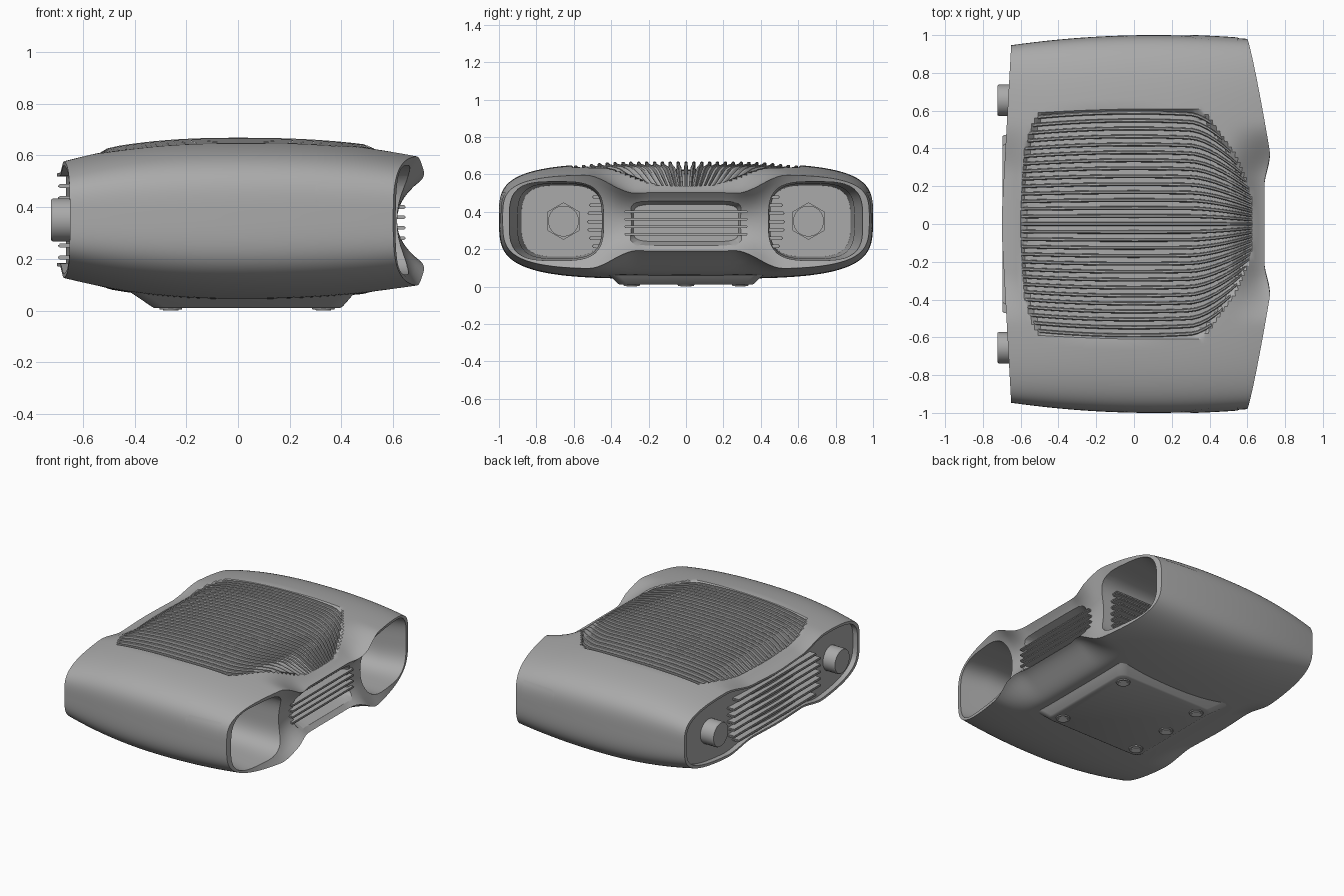
import bpy, bmesh, math
from mathutils import Matrix

cube = bpy.data.objects.get("Cube")
if cube:
    bpy.data.objects.remove(cube, do_unlink=True)


def material(name, v):
    m = bpy.data.materials.new(name)
    m.use_nodes = True
    m.diffuse_color = (v, v, v, 1)
    m.node_tree.nodes["Principled BSDF"].inputs["Base Color"].default_value = (v, v, v, 1)
    return m


GREY = material("casing_grey", 0.4)
LIGHT = material("foot_light_grey", 0.75)


def clamp(t):
    return max(0.0, min(1.0, t))


def smooth(a, b, t):
    t = clamp((t - a) / (b - a))
    return t * t * (3 - 2 * t)


def shade(ob, angle=35):
    bpy.ops.object.select_all(action='DESELECT')
    ob.select_set(True)
    bpy.context.view_layer.objects.active = ob
    bpy.ops.object.shade_smooth_by_angle(angle=math.radians(angle))


def finish(name, bm, mat=GREY):
    bmesh.ops.recalc_face_normals(bm, faces=bm.faces[:])
    me = bpy.data.meshes.new(name)
    bm.to_mesh(me)
    bm.free()
    ob = bpy.data.objects.new(name, me)
    bpy.context.collection.objects.link(ob)
    me.materials.append(mat)
    shade(ob)
    return ob


# Casing shape: half width, top and bottom along x, with a waist at both ends
def half_width(x):
    return 1 - (0.055 * ((x - 0.1) / 0.76) ** 2 if x < 0.1 else 0.02 * ((x - 0.1) / 0.5) ** 2)


def centre_height(x):
    a = abs(x) / 0.7
    top = 0.66 - (0.085 if x < 0 else 0.06) * a ** 2.4
    low = 0.042 + (0.085 if x < 0 else 0.05) * a ** 2.2
    return (top + low) / 2, (top - low) / 2


def surface(x, y, v=None):
    if v is None:
        v = max(0, 1 - (y / half_width(x)) ** 4) ** 0.25
    zc, h = centre_height(x)
    w = 1 - smooth(0.26, 0.54, abs(y))
    return zc + v * h * (1 - w * (0.4 * smooth(0.48, 0.71, x) + 0.2 * smooth(0.48, 0.68, -x)))


def end_left(y):
    return -0.65 - 0.05 * clamp((0.95 - abs(y)) / 0.9)


def end_right(y):
    a = abs(y)
    return 0.6 + 0.12 * clamp((0.98 - a) / 0.6) ** 0.85 - 0.03 * (1 - smooth(0.2, 0.38, a))


# Finned area: fins bend inwards toward the +x end
def squeeze(x):
    return (1 - 0.04 * (x / 0.5) ** 2) * (1 - 0.46 * clamp((x - 0.3) / 0.33) ** 1.7)


def fin_span(y0):
    k = min(1.2, abs(y0) / 0.61) ** 4
    return -0.6 + 0.1 * k, 0.63 - 0.25 * k


def fin_area(x, y):
    y0 = y / squeeze(x)
    a, b = fin_span(y0)
    return min(smooth(0, 0.03, 0.615 - abs(y0)), smooth(0, 0.03, x - a), smooth(0, 0.03, b - x))


def loft(bm, rings, caps=True):
    vs = [[bm.verts.new(p) for p in r] for r in rings]
    n = len(vs[0])
    for a, b in zip(vs, vs[1:]):
        for i in range(n):
            bm.faces.new((a[i], a[(i + 1) % n], b[(i + 1) % n], b[i]))
    if caps:
        bm.faces.new(vs[0])
        bm.faces.new(vs[-1])
    return vs


def end_cap(bm, ring, hollow, rows=14):
    """Close a ring with vertical strips, optionally scooped at mid height."""
    n, cols = len(ring), []
    for i in range(n // 2 + 1):
        top, low = ring[i], ring[-i % n]
        col = [low]
        for k in range(1, rows if top != low else 1):
            p = low.co.lerp(top.co, k / rows)
            if hollow and p.x > 0.615:
                p.x = 0.615 + (p.x - 0.615) * abs(2 * k / rows - 1) ** 2.2
            col.append(bm.verts.new(p))
        cols.append(col + [top] if top != low else [low] * (rows + 1))
    for a, b in zip(cols, cols[1:]):
        for k in range(rows):
            bm.faces.new(list(dict.fromkeys((a[k], b[k], b[k + 1], a[k + 1]))))


def casing():
    n, steps = 256, 84
    rings = []
    for j in range(steps + 1):
        s, ring = j / steps, []
        for i in range(n):
            c, d = math.cos(math.tau * i / n), math.sin(math.tau * i / n)
            r = (c ** 4 + d ** 4) ** -0.25
            y = c * r * half_width(-0.65 + 1.25 * s)
            x = end_left(y) + (end_right(y) - end_left(y)) * s
            z = surface(x, y, d * r) - (0.035 * fin_area(x, y) if d > 0 else 0)
            ring.append((x, y * (1 - 0.03 * min(0, d * r) ** 2), z))
        rings.append(ring)
    # thin rim and recessed panel at the -x end
    rim = [(x, y * 0.975, 0.352 + (z - 0.352) * 0.93) for x, y, z in rings[0]]
    bm = bmesh.new()
    vs = loft(bm, [[(x + 0.035, y, z) for x, y, z in rim], rim] + rings, caps=False)
    end_cap(bm, vs[0], False)
    end_cap(bm, vs[-1], True)
    return finish("casing", bm)


def cut(ob, sections, power, n=64):
    """Subtract a loft of rounded rectangles: (x, y, z, half width, half height)."""
    bm, rings = bmesh.new(), []
    for x, yc, zc, a, b in sections:
        ring = []
        for i in range(n):
            c, d = math.cos(math.tau * i / n), math.sin(math.tau * i / n)
            r = (abs(c) ** power + abs(d) ** power) ** (-1 / power)
            ring.append((x, yc + a * c * r, zc + b * d * r))
        rings.append(ring)
    loft(bm, rings)
    cutter = finish("cutter", bm)
    cutter.hide_render = True
    mod = ob.modifiers.new("cut", 'BOOLEAN')
    mod.operation, mod.solver, mod.object = 'DIFFERENCE', 'EXACT', cutter
    bpy.context.view_layer.objects.active = ob
    bpy.ops.object.modifier_apply(modifier=mod.name)
    bpy.data.objects.remove(cutter, do_unlink=True)


body = casing()
for s in (-1, 1):
    cut(body, [(-0.5, s * 0.665, 0.35, 0.215, 0.19), (0.45, s * 0.675, 0.35, 0.225, 0.2),
               (0.6, s * 0.693, 0.35, 0.252, 0.21), (0.8, s * 0.693, 0.35, 0.252, 0.213)], 3.4)
cut(body, [(0.59, 0, 0.34, 0.28, 0.1), (0.8, 0, 0.34, 0.37, 0.16)], 7)
shade(body, 30)


def bar(bm, x0, x1, y0, y1, z, t):
    """Thin horizontal louvre with rounded edges."""
    m = Matrix.Translation(((x0 + x1) / 2, (y0 + y1) / 2, z)) @ Matrix.Diagonal((x1 - x0, y1 - y0, t, 1))
    geo = bmesh.ops.create_cube(bm, size=1, matrix=m)
    edges = list({e for v in geo["verts"] for e in v.link_edges})
    bmesh.ops.bevel(bm, geom=edges, offset=t * 0.3, segments=2, affect='EDGES')


# Louvres at both ends and on the inner tunnel walls
bm = bmesh.new()
for k in range(4):
    bar(bm, 0.56, 0.648, -0.33, 0.33, 0.28 + 0.04 * k, 0.014)
finish("open_end_louvres", bm)
bm = bmesh.new()
for k in range(7):
    w = 0.42 if k in (0, 6) else 0.47
    bar(bm, -0.695, -0.61, -w, w, 0.205 + 0.046 * k, 0.016)
finish("control_end_louvres", bm)
bm = bmesh.new()
for s, end in ((-1, 0.1), (1, 0.56)):
    for k in range(7):
        a, b = sorted((s * 0.42, s * (0.53 - 0.003 * (k - 3) ** 2)))
        bar(bm, -0.45, end, a, b, 0.215 + 0.044 * k, 0.018)
finish("tunnel_louvres", bm)

# Cooling fins on the top
bm = bmesh.new()
count, steps = 29, 26
for k in range(count):
    y0 = 0.59 * (2 * k / (count - 1) - 1)
    a, b = fin_span(y0)
    proud = 0.011 * (1 - smooth(0.35, 0.6, abs(y0)))
    rings = []
    for j in range(steps + 1):
        s = j / steps
        x = a + (b - a) * s
        y, z = y0 * squeeze(x), surface(x, y0 * squeeze(x))
        top = z + proud * min(smooth(0, 0.08, s), smooth(0, 0.08, 1 - s)) - 0.003
        w = 0.011 * (0.6 + 0.4 * squeeze(x))
        half = [(w, z - 0.06), (w * 0.8, top - 0.004), (w * 0.4, top)]
        rings.append([(x, y - p, q) for p, q in half] + [(x, y + p, q) for p, q in half[::-1]])
    loft(bm, rings)
finish("cooling_fins", bm)


def disc(bm, x0, x1, y, r, n, r2=None):
    m = Matrix.Translation(((x0 + x1) / 2, y, 0.35)) @ Matrix.Rotation(-math.pi / 2, 4, 'Y') @ Matrix.Rotation(math.pi / 2, 4, 'Z')
    bmesh.ops.create_cone(bm, cap_ends=True, segments=n, radius1=r, radius2=r2 or r, depth=x1 - x0, matrix=m)


# Knobs outside, hex nuts and shafts inside the tunnels
for side, y in (("right", -0.655), ("left", 0.655)):
    bm = bmesh.new()
    disc(bm, -0.715, -0.6, y, 0.083, 48)
    disc(bm, -0.722, -0.715, y, 0.083, 48, 0.079)
    finish(side + "_knob", bm)
    bm = bmesh.new()
    disc(bm, -0.51, -0.47, y, 0.1, 6)
    disc(bm, -0.48, -0.45, y, 0.082, 40)
    bar(bm, -0.52, -0.49, y - 0.03, y + 0.03, 0.475, 0.012)
    finish(side + "_nut", bm)

# Shallow label plates on both flanks, rounded toward the middle
bm = bmesh.new()
for s in (-1, 1):
    grid = []
    for i in range(13):
        x, row = 0.3 + 0.25 * i / 12, []
        zc, h = centre_height(x)
        tall = 0.057 - 0.025 * (1 - clamp((x - 0.3) / 0.03)) ** 2
        for j in range(7):
            z = 0.447 + tall * (j / 3 - 1)
            y = half_width(x) * (1 - ((z - zc) / h) ** 4) ** 0.25 + 0.004
            row.append(bm.verts.new((x, s * y, z)))
        grid.append(row)
    for a, b in zip(grid, grid[1:]):
        for j in range(6):
            bm.faces.new((a[j], b[j], b[j + 1], a[j + 1]))
finish("label_plates", bm)

# Base plate with flared edge, and feet
bm, rings = bmesh.new(), []
for z, x0, x1, hy in ((0.08, -0.43, 0.46, 0.44), (0.05, -0.385, 0.435, 0.4),
                      (0.016, -0.335, 0.405, 0.365), (0.01, -0.325, 0.395, 0.355)):
    ring = []
    for k in range(28):
        q, t = k // 7, math.radians(90 * (k // 7) + 15 * (k % 7))
        cx = x1 - 0.05 if q in (0, 3) else x0 + 0.05
        cy = hy - 0.05 if q < 2 else 0.05 - hy
        ring.append((cx + 0.05 * math.cos(t), cy + 0.05 * math.sin(t), z))
    rings.append(ring)
loft(bm, rings)
finish("base_plate", bm)
for name, r, low, mat in (("feet", 0.05, 0.004, GREY), ("foot_screws", 0.034, 0.0, LIGHT)):
    bm = bmesh.new()
    for x, y in ((-0.26, -0.29), (-0.26, 0), (-0.26, 0.29), (0.33, -0.29), (0.33, 0.29)):
        bmesh.ops.create_cone(bm, cap_ends=True, segments=32, radius1=r * 0.85, radius2=r,
                              depth=0.02, matrix=Matrix.Translation((x, y, low + 0.01)))
    finish(name, bm, mat)
